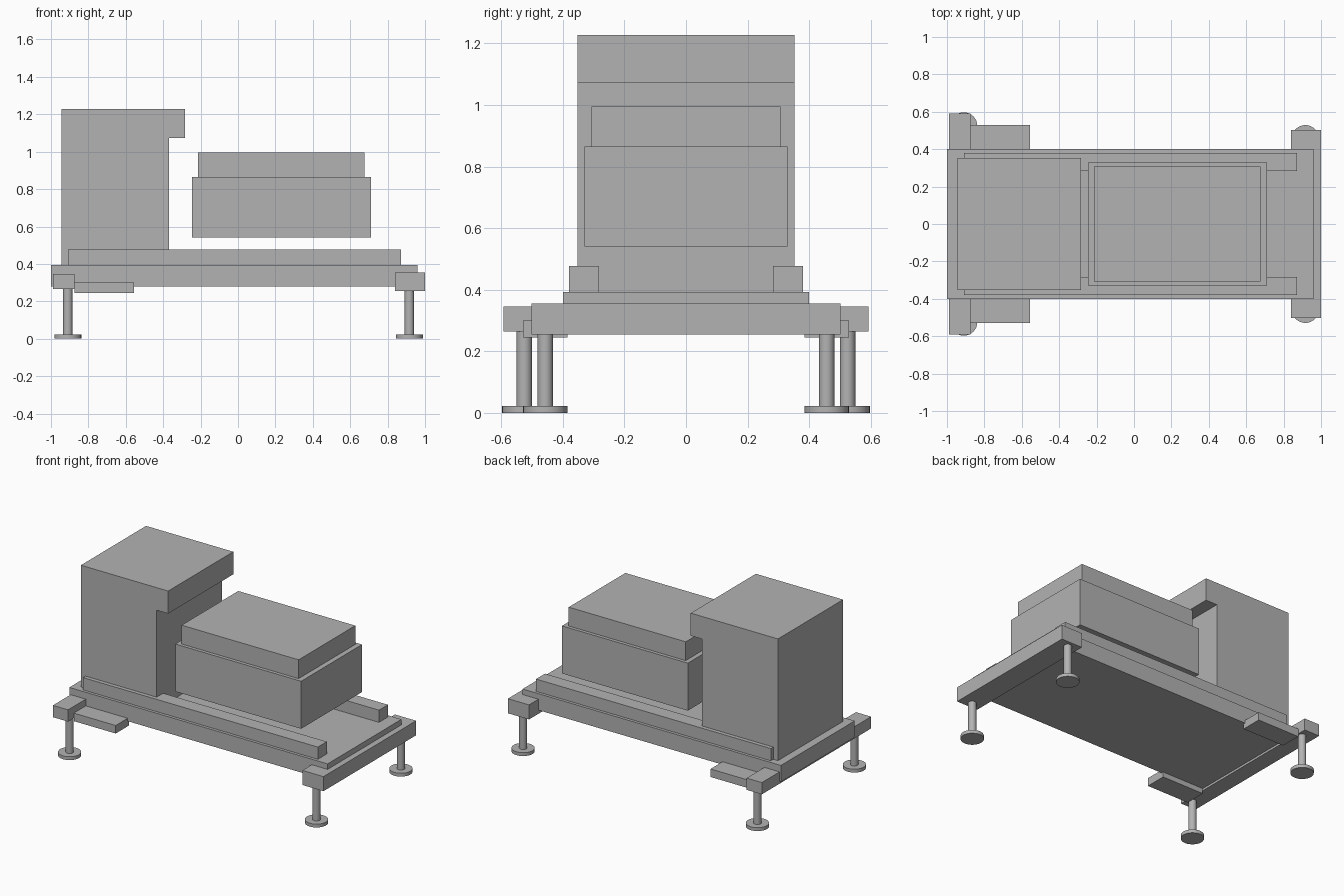
import bpy
import bmesh
import math

cube = bpy.data.objects.get("Cube")
if cube:
    bpy.data.objects.remove(cube, do_unlink=True)

grey = bpy.data.materials.new("plain grey")
grey.use_nodes = True
grey.diffuse_color = (0.45, 0.45, 0.45, 1)
grey.node_tree.nodes["Principled BSDF"].inputs["Base Color"].default_value = grey.diffuse_color


def add_object(name, bm):
    mesh = bpy.data.meshes.new(name)
    bmesh.ops.recalc_face_normals(bm, faces=bm.faces)
    bm.to_mesh(mesh)
    bm.free()
    mesh.materials.append(grey)
    obj = bpy.data.objects.new(name, mesh)
    bpy.context.collection.objects.link(obj)
    return obj


def prism(name, profile, y0, y1):
    """Extrude an (x, z) outline from y0 to y1."""
    bm = bmesh.new()
    face = bm.faces.new([bm.verts.new((x, y0, z)) for x, z in profile])
    moved = bmesh.ops.extrude_face_region(bm, geom=[face])["geom"]
    verts = [v for v in moved if isinstance(v, bmesh.types.BMVert)]
    bmesh.ops.translate(bm, verts=verts, vec=(0, y1 - y0, 0))
    return add_object(name, bm)


def box(name, x0, x1, y0, y1, z0, z1):
    return prism(name, [(x0, z0), (x1, z0), (x1, z1), (x0, z1)], y0, y1)


def cylinder(name, x, y, z0, z1, radius):
    bm = bmesh.new()
    bmesh.ops.create_cone(bm, cap_ends=True, segments=32, radius1=radius,
                          radius2=radius, depth=z1 - z0)
    bmesh.ops.translate(bm, verts=bm.verts, vec=(x, y, (z0 + z1) / 2))
    obj = add_object(name, bm)
    bpy.ops.object.select_all(action="DESELECT")
    obj.select_set(True)
    bpy.context.view_layer.objects.active = obj
    bpy.ops.object.shade_smooth_by_angle(angle=math.radians(40))


# Deck and the two cross beams that carry the legs
box("deck", -1, 0.96, -0.4, 0.4, 0.28, 0.393)
box("left_end_beam", 0.84, 1, -0.502, 0.502, 0.255, 0.355)
box("right_end_beam", -0.99, -0.875, -0.592, 0.592, 0.265, 0.346)

# Tall cabinet with an overhanging top
prism("cabinet", [(-0.945, 0.393), (-0.37, 0.393), (-0.37, 1.073),
                  (-0.283, 1.073), (-0.283, 1.228), (-0.945, 1.228)], -0.353, 0.353)

# Raised housing and its lid
box("housing", -0.245, 0.71, -0.33, 0.33, 0.54, 0.866)
box("housing_lid", -0.213, 0.675, -0.307, 0.307, 0.866, 0.995)

# Mirrored parts: rails, steps and legs
for side, sign in (("front", -1), ("back", 1)):
    box(side + "_rail", -0.91, 0.872, sign * 0.283, sign * 0.38, 0.393, 0.477)
    box(side + "_step", -0.875, -0.557, sign * 0.385, sign * 0.53, 0.245, 0.3)
    for end, x, y, top in (("left", 0.916, 0.457, 0.26), ("right", -0.91, 0.525, 0.27)):
        cylinder(f"{side}_{end}_leg", x, sign * y, 0.02, top, 0.025)
        cylinder(f"{side}_{end}_foot", x, sign * y, 0, 0.023, 0.072)
